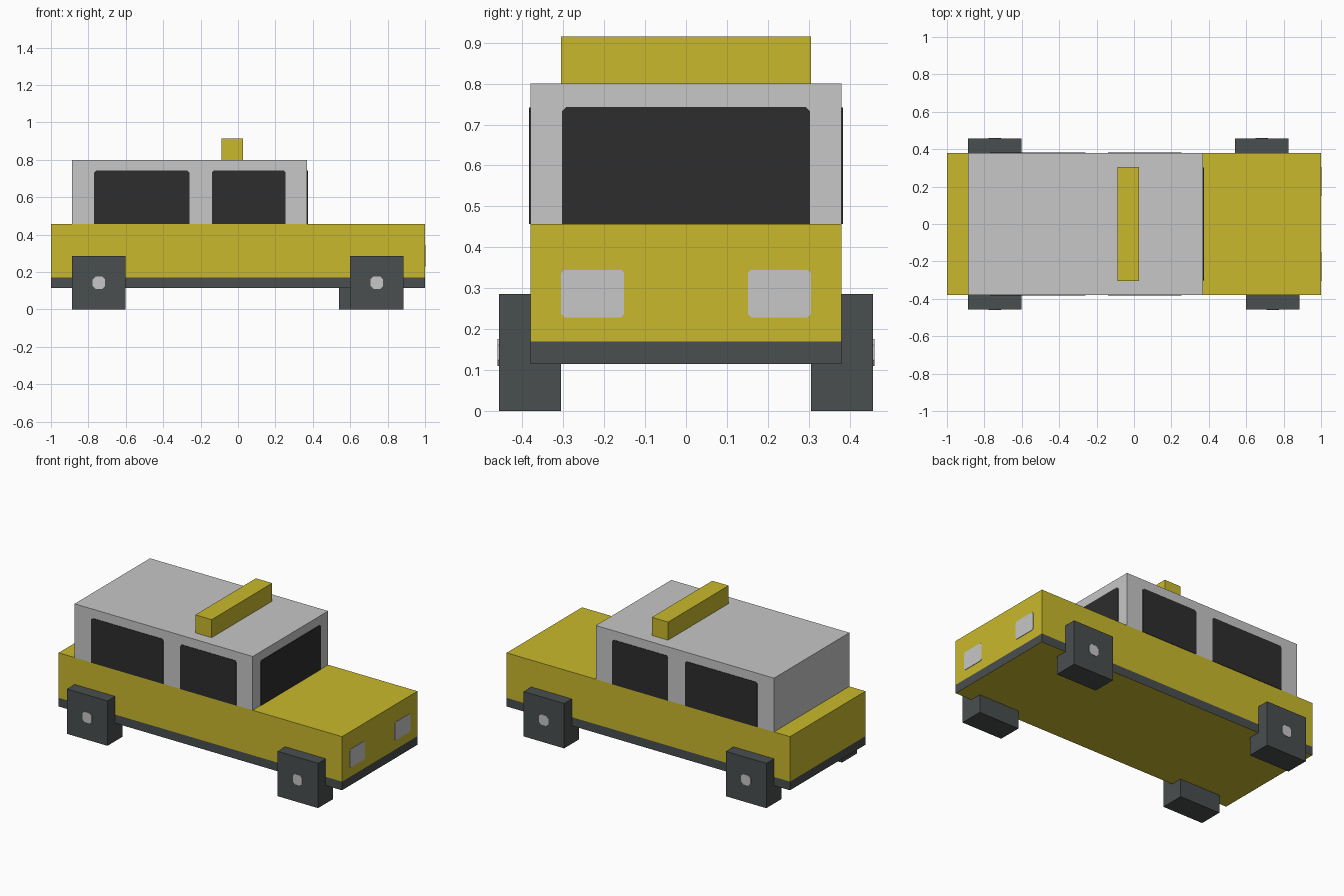
import bpy, bmesh
from mathutils import Vector

if "Cube" in bpy.data.objects:
    bpy.data.objects.remove(bpy.data.objects["Cube"])


def material(name, rgb):
    linear = [((c / 255 + 0.055) / 1.055) ** 2.4 for c in rgb]
    m = bpy.data.materials.new(name)
    m.diffuse_color = (*linear, 1)
    m.use_nodes = True
    m.node_tree.nodes["Principled BSDF"].inputs["Base Color"].default_value = m.diffuse_color
    return m


YELLOW = material("yellow paint", (201, 185, 44))
GREY = material("light grey", (199, 199, 199))
RUBBER = material("dark slate", (74, 78, 78))
GLASS = material("black glass", (45, 45, 45))


def finish(name, bm, *mats):
    bmesh.ops.recalc_face_normals(bm, faces=bm.faces)
    mesh = bpy.data.meshes.new(name)
    bm.to_mesh(mesh)
    bm.free()
    for m in mats:
        mesh.materials.append(m)
    ob = bpy.data.objects.new(name, mesh)
    bpy.context.collection.objects.link(ob)
    return ob


def box_mesh(x, y, z):
    bm = bmesh.new()
    bmesh.ops.create_cube(bm, size=1)
    for v in bm.verts:
        v.co = Vector([(r[0] + r[1]) / 2 + c * (r[1] - r[0])
                       for c, r in zip(v.co, (x, y, z))])
    return bm


def plate(name, axis, level, side, u, z, mat, top=0.01, bottom=0.0):
    """Thin plate with clipped corners on the plane axis = level."""
    (u0, u1), (z0, z1) = u, z
    outline = [(u0 + bottom, z0), (u1 - bottom, z0), (u1, z0 + bottom),
               (u1, z1 - top), (u1 - top, z1), (u0 + top, z1),
               (u0, z1 - top), (u0, z0 + bottom)]
    if not bottom:
        outline = [outline[0], outline[1]] + outline[3:7]
    bm = bmesh.new()
    base = [(p, level, q) if axis == "y" else (level, p, q) for p, q in outline]
    face = bm.faces.new([bm.verts.new(c) for c in base])
    out = bmesh.ops.extrude_face_region(bm, geom=[face], use_keep_orig=True)
    step = Vector((0, side * 0.003, 0) if axis == "y" else (side * 0.003, 0, 0))
    for v in out["geom"]:
        if isinstance(v, bmesh.types.BMVert):
            v.co += step
    finish(name, bm, mat)


# Body, with a dark sill around the lower sides
bm = box_mesh((-1, 1), (-0.38, 0.38), (0.115, 0.457))
bmesh.ops.bisect_plane(bm, geom=bm.verts[:] + bm.edges[:] + bm.faces[:],
                       plane_co=(0, 0, 0.17), plane_no=(0, 0, 1))
bm.normal_update()
for f in bm.faces:
    if abs(f.normal.z) < 0.5 and f.calc_center_median().z < 0.17:
        f.material_index = 1
finish("body", bm, YELLOW, RUBBER)

# Cabin and roof sign
finish("cabin", box_mesh((-0.887, 0.37), (-0.38, 0.38), (0.457, 0.80)), GREY)
finish("roof_sign", box_mesh((-0.087, 0.028), (-0.305, 0.305), (0.80, 0.915)), YELLOW)

# Windscreen
plate("windscreen", "x", 0.37, 1, (-0.303, 0.303), (0.457, 0.743), GLASS)

for side, label in ((-1, "right"), (1, "left")):
    # Side windows
    plate(f"{label}_rear_window", "y", side * 0.38, side, (-0.77, -0.26), (0.457, 0.742), GLASS)
    plate(f"{label}_front_window", "y", side * 0.38, side, (-0.14, 0.255), (0.457, 0.742), GLASS)
    # Headlights
    u = sorted((side * 0.151, side * 0.305))
    plate(f"{label}_headlight", "x", 1.0, 1, u, (0.229, 0.345), GREY, 0.008, 0.008)
    # Wheels and hubs; the left front wheel sits slightly further back
    for end, cx in (("rear", -0.744), ("front", 0.742 if side < 0 else 0.683)):
        y = sorted((side * 0.305, side * 0.457))
        finish(f"{label}_{end}_wheel",
               box_mesh((cx - 0.143, cx + 0.143), y, (0, 0.286)), RUBBER)
        plate(f"{label}_{end}_hub", "y", side * 0.457, side,
              (cx - 0.033, cx + 0.033), (0.11, 0.176), GREY, 0.015, 0.015)
